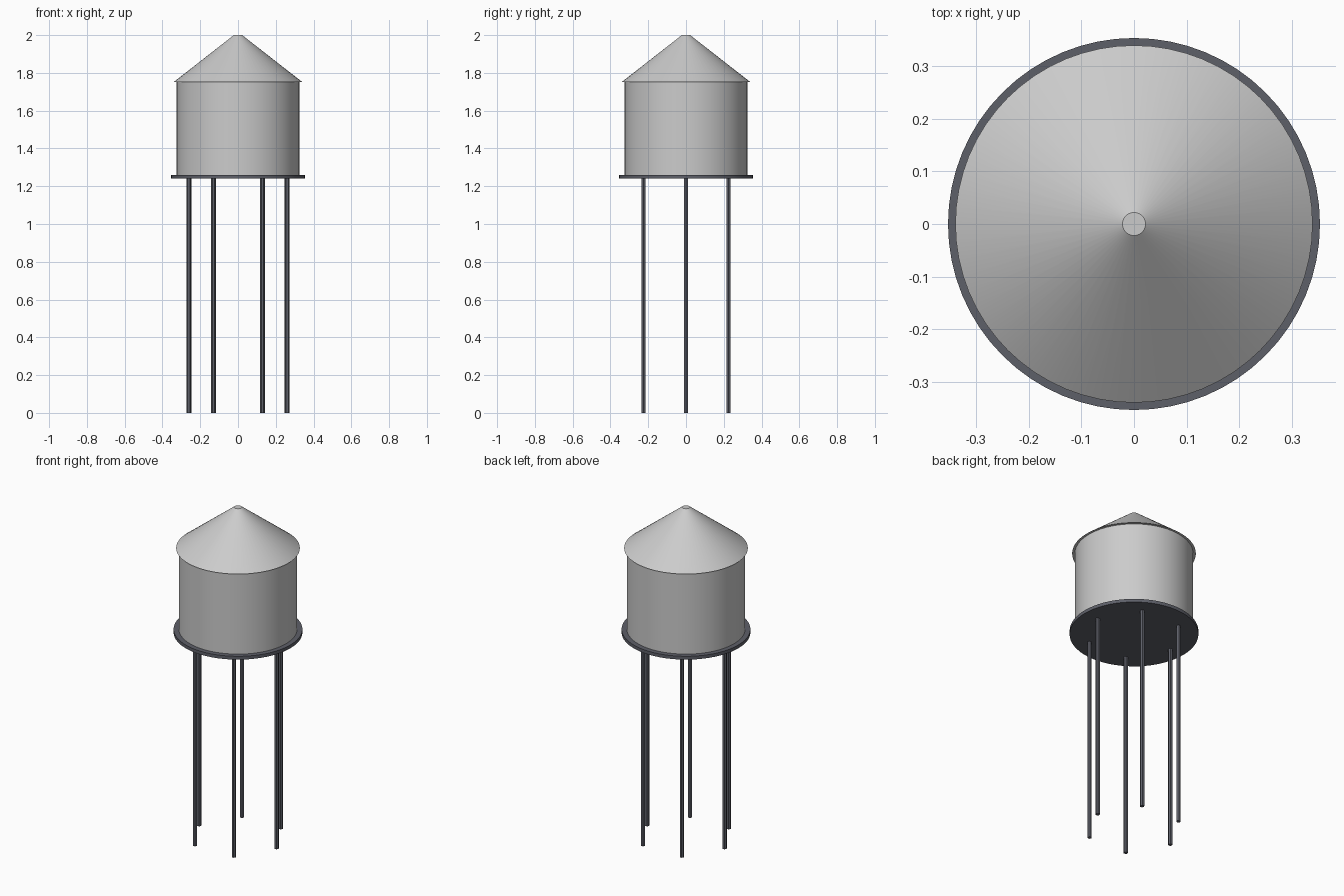
import bpy, math

if "Cube" in bpy.data.objects:
    bpy.data.objects.remove(bpy.data.objects["Cube"])

steel = bpy.data.materials.new("dark_steel")
steel.diffuse_color = (0.11, 0.115, 0.14, 1)
steel.use_nodes = True
steel.node_tree.nodes["Principled BSDF"].inputs["Base Color"].default_value = steel.diffuse_color


def frustum(name, r1, r2, z1, z2, x=0, y=0, sides=64, rot=0, mat=None, smooth=True):
    bpy.ops.mesh.primitive_cone_add(vertices=sides, radius1=r1, radius2=r2, depth=z2 - z1,
                                    location=(x, y, (z1 + z2) / 2), rotation=(0, 0, rot))
    ob = bpy.context.object
    ob.name = name
    if mat:
        ob.data.materials.append(mat)
    if smooth:
        bpy.ops.object.shade_smooth_by_angle(angle=math.radians(30))
    return ob


# Round platform under the tank
frustum("platform", 0.354, 0.354, 1.24, 1.26, mat=steel)

# Tank body and conical roof with a small flat top
frustum("tank", 0.325, 0.325, 1.245, 1.752)
frustum("roof", 0.34, 0.022, 1.752, 2.0)

# Six slim hexagonal legs in a ring
for i in range(6):
    a = i * math.pi / 3
    frustum(f"leg_{i + 1}", 0.0125, 0.0125, 0, 1.245, 0.26 * math.cos(a), 0.26 * math.sin(a),
            sides=6, rot=math.pi / 2, mat=steel, smooth=False)
